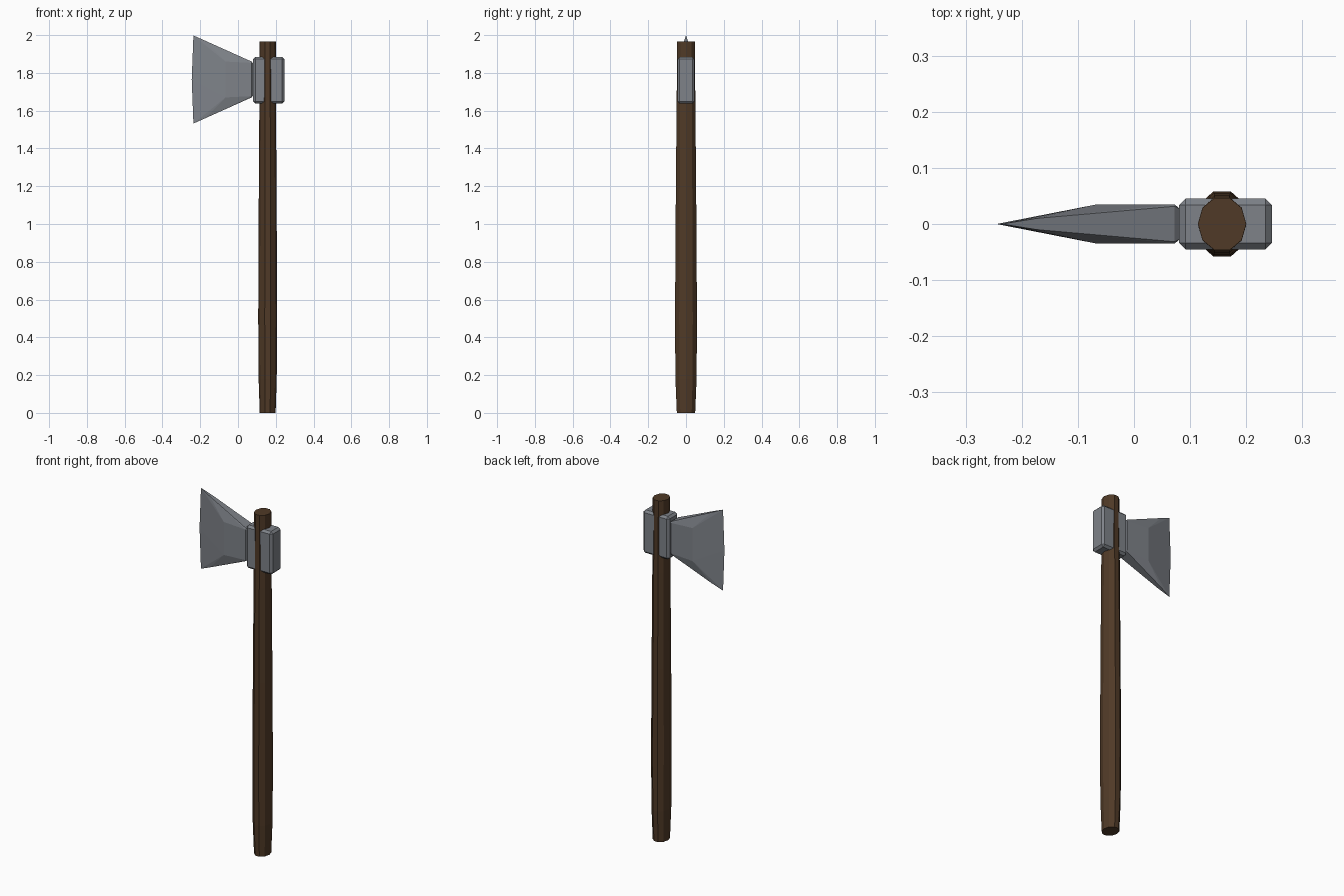
import bpy, bmesh, math
from mathutils import Matrix

if "Cube" in bpy.data.objects:
    bpy.data.objects.remove(bpy.data.objects["Cube"])

def material(name, rgb):
    m = bpy.data.materials.new(name)
    m.diffuse_color = (*rgb, 1)
    m.use_nodes = True
    m.node_tree.nodes["Principled BSDF"].inputs["Base Color"].default_value = m.diffuse_color
    return m

def finish(bm, name, mat):
    bmesh.ops.recalc_face_normals(bm, faces=bm.faces[:])
    me = bpy.data.meshes.new(name)
    bm.to_mesh(me)
    bm.free()
    me.materials.append(mat)
    ob = bpy.data.objects.new(name, me)
    bpy.context.collection.objects.link(ob)
    return ob

wood = material("wood", (0.08, 0.042, 0.02))
steel = material("steel", (0.21, 0.225, 0.25))
HANDLE_X, HEAD_Z, SIDES = 0.157, 1.765, 10

# Handle: ten-sided oval shaft, swelling towards the grip (z, x radius, y radius)
sections = [(0, .042, .051), (.18, .048, .059), (.5, .050, .061),
            (1.0, .048, .058), (1.55, .0445, .053), (1.965, .043, .049)]
bm = bmesh.new()
rings = []
for z, rx, ry in sections:
    rings.append([bm.verts.new((HANDLE_X + rx * math.cos(a), ry * math.sin(a), z))
                  for a in (2 * math.pi * i / SIDES for i in range(SIDES))])
for lo, hi in zip(rings, rings[1:]):
    for i in range(SIDES):
        j = (i + 1) % SIDES
        bm.faces.new((lo[i], lo[j], hi[j], hi[i]))
bm.faces.new(rings[0][::-1])
bm.faces.new(rings[-1])
finish(bm, "handle", wood)

# Socket: chamfered block around the handle
bm = bmesh.new()
bmesh.ops.create_cube(bm, size=1, matrix=Matrix.Translation((.163, 0, 1.761))
                      @ Matrix.Diagonal((.166, .091, .248, 1)))
bmesh.ops.bevel(bm, geom=bm.edges[:], offset=.012, segments=1, affect='EDGES')
finish(bm, "socket", steel)

# Blade: faceted wedge, one quarter listed as (x, y, height from centre)
quarter = [(-.245, 0, 0), (-.236, 0, .233), (-.173, .010, .205),
           (-.066, .035, .095), (.072, .035, .088), (.072, .0315, .095),
           (.082, .027, .084)]
points = {(x, sy * y, HEAD_Z + sz * h) for x, y, h in quarter
          for sy in (1, -1) for sz in (1, -1)}
bm = bmesh.new()
for p in sorted(points):
    bm.verts.new(p)
bmesh.ops.convex_hull(bm, input=bm.verts[:])
bmesh.ops.dissolve_limit(bm, angle_limit=math.radians(.5),
                         verts=bm.verts[:], edges=bm.edges[:])
finish(bm, "blade", steel)
